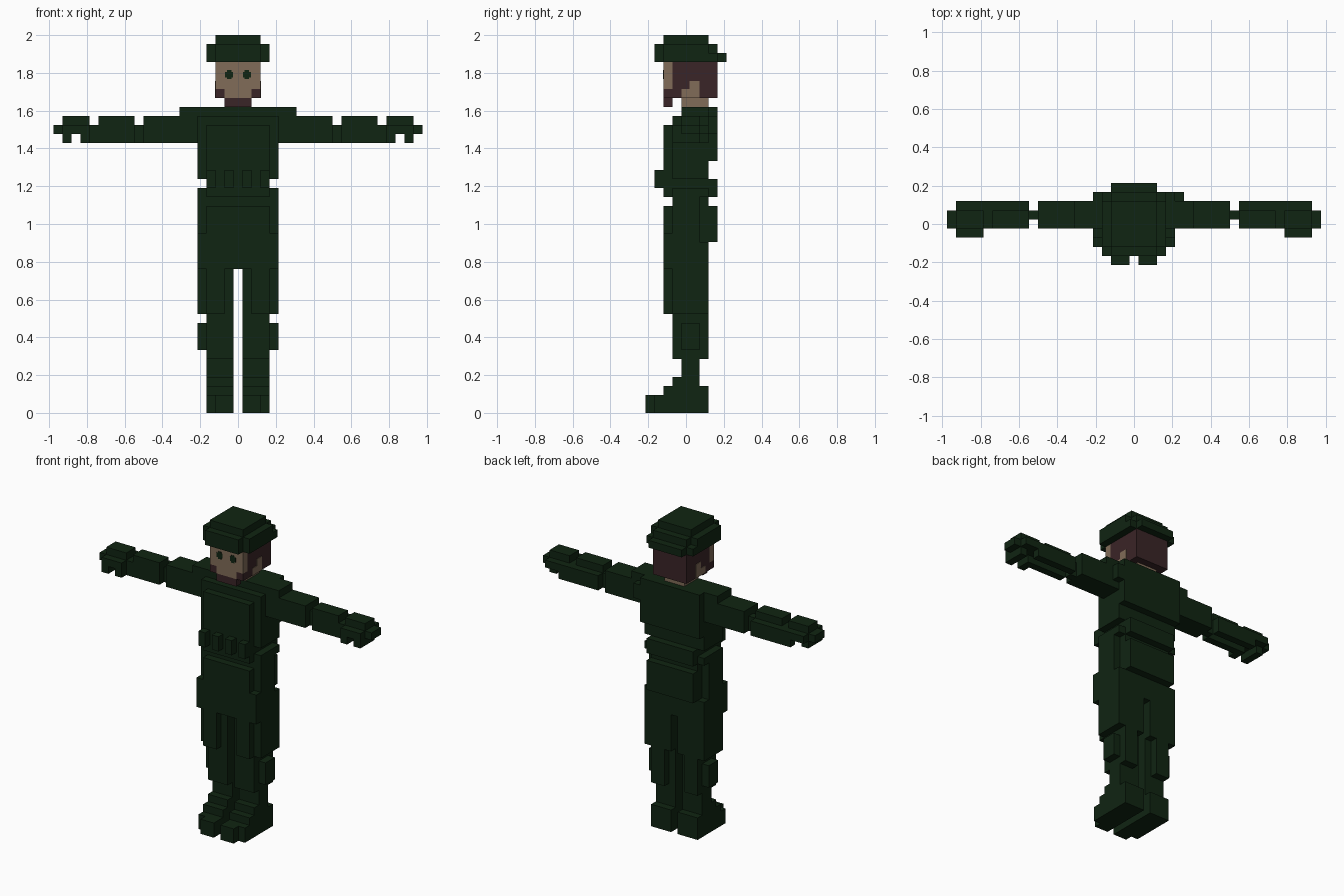
import bpy, bmesh, math

U = 2 / 42  # size of one block


def material(name, rgb):
    m = bpy.data.materials.new(name)
    m.diffuse_color = (*rgb, 1)
    return m


GREEN = material("dark green cloth", (0.005, 0.018, 0.006))
SKIN = material("skin", (0.22, 0.15, 0.098))
BROWN = material("dark brown hair", (0.042, 0.018, 0.020))


def part(name, mat, boxes, mirror=False):
    """Join boxes (x0, x1, y0, y1, z0, z1), in block units, into one object."""
    bm = bmesh.new()
    for x0, x1, y0, y1, z0, z1 in boxes:
        spans = [(x0, x1)] + ([(-x1, -x0)] if mirror else [])
        for a, b in spans:
            r = bmesh.ops.create_cube(bm, size=1)
            for v in r["verts"]:
                v.co = ((a + b) / 2 + v.co.x * (b - a),
                        (y0 + y1) / 2 + v.co.y * (y1 - y0),
                        (z0 + z1) / 2 + v.co.z * (z1 - z0))
    bmesh.ops.scale(bm, vec=(U, U, U), verts=bm.verts)
    me = bpy.data.meshes.new(name)
    bm.to_mesh(me)
    bm.free()
    me.materials.append(mat)
    ob = bpy.data.objects.new(name, me)
    bpy.context.collection.objects.link(ob)
    return ob


# Boots with stepped toes and narrow ankles
part("boots", GREEN, [
    (0.5, 3.5, -3.5, 2.5, 0, 2),
    (0.5, 2.5, -4.5, -3.5, 0, 2),
    (0.5, 3.5, -2.5, 2.5, 2, 3),
    (0.5, 3.5, -1.5, 1.5, 3, 4),
    (0.5, 3.5, -0.5, 1.5, 4, 6),
], True)

# Trouser legs
part("lower_legs", GREEN, [
    (0.5, 3.5, -1.5, 1.5, 6, 11),
    (1.5, 3.5, 1.5, 2.5, 6, 11),
    (3.5, 4.5, -0.5, 1.5, 7, 10),
], True)
part("thighs", GREEN, [
    (0.5, 4.5, -1.5, 2.5, 11, 16),
    (1.5, 3.5, -2.5, -1.5, 11, 16),
], True)

# Hips, seat and belt
part("hips", GREEN, [
    (-4.5, 4.5, -1.5, 2.5, 16, 19),
    (-3.5, 3.5, -2.5, 2.5, 16, 23),
    (-4.5, 4.5, -1.5, 1.5, 19, 24),
    (-3.5, 3.5, 2.5, 3.5, 19, 23),
    (-3.5, 3.5, -1.5, 2.5, 23, 24),
])
part("side_pockets", GREEN, [(3.5, 4.5, -2.5, -1.5, 16, 20)], True)
part("belt", GREEN, [
    (-4.5, 4.5, -1.5, 2.5, 24, 25),
    (-3.5, 3.5, -2.5, 3.5, 24, 25),
])

# Upper body with vest, back plate and pouches
part("torso", GREEN, [
    (-3.5, 3.5, -2.5, 2.5, 25, 27),
    (-3.5, 3.5, 2.5, 3.5, 25, 26),
    (-4.5, 4.5, -1.5, 2.5, 26, 33),
    (-4.5, 4.5, -0.5, 2.5, 33, 34),
])
part("vest", GREEN, [
    (-3.5, 3.5, -2.5, -1.5, 27, 32),
    (-4.5, 4.5, 2.5, 3.5, 28, 34),
    (4.5, 5.5, 2.5, 3.5, 31, 33),
])
part("pouches", GREEN, [
    (0.5, 1.5, -3.5, -2.5, 25, 27),
    (2.5, 3.5, -3.5, -2.5, 25, 27),
], True)

# Arms, held straight out
part("upper_arms", GREEN, [
    (4.5, 10.5, -0.5, 2.5, 30, 33),
    (4.5, 6.5, -0.5, 2.5, 33, 34),
], True)
part("forearms", GREEN, [
    (10.5, 11.5, 0.5, 1.5, 30, 32),
    (11.5, 16.5, -0.5, 2.5, 31, 32),
    (11.5, 17.5, -0.5, 0.5, 30, 31),
    (11.5, 17.5, 1.5, 2.5, 30, 31),
    (11.5, 15.5, -0.5, 1.5, 32, 33),
], True)
part("hands", GREEN, [
    (16.5, 19.5, -0.5, 2.5, 31, 32),
    (16.5, 19.5, -0.5, 1.5, 32, 33),
    (16.5, 19.5, -1.5, -0.5, 31, 32),
    (16.5, 17.5, -1.5, -0.5, 30, 31),
    (18.5, 19.5, -1.5, 1.5, 30, 31),
    (19.5, 20.5, -0.5, 1.5, 31, 32),
], True)

# Neck and head
part("neck", SKIN, [(-1.5, 1.5, -0.5, 2.5, 34, 35)])
part("face", SKIN, [
    (-2.5, 2.5, -2.5, -1.5, 36, 39),
    (-1.5, 1.5, -2.5, -1.5, 35, 36),
])
part("hair", BROWN, [(-2.5, 2.5, -1.5, 3.5, 35, 39)])
part("beard_sides", BROWN, [(1.5, 2.5, -2.5, -1.5, 35, 36)], True)
part("beard", BROWN, [(-1.5, 1.5, -2.5, -1.5, 34, 35)])
part("ears", SKIN, [
    (2.5, 2.56, -0.5, 1.5, 35, 36),
    (2.5, 2.56, 0.4, 1.5, 36, 36.9),
], True)
part("eyes", GREEN, [
    (0.55, 1.45, -2.56, -2.5, 37.3, 37.9),
    (0.75, 1.25, -2.57, -2.5, 37.1, 38.1),
], True)

# Helmet in three tiers
part("helmet", GREEN, [
    (-3.5, 3.5, -2.5, 3.5, 39, 40),
    (-2.5, 2.5, -3.5, 4.5, 39, 40),
    (-3.5, 3.5, -2.5, 2.5, 40, 41),
    (-2.5, 2.5, -3.5, 3.5, 40, 41),
    (-2.5, 2.5, -2.5, 2.5, 41, 42),
])
